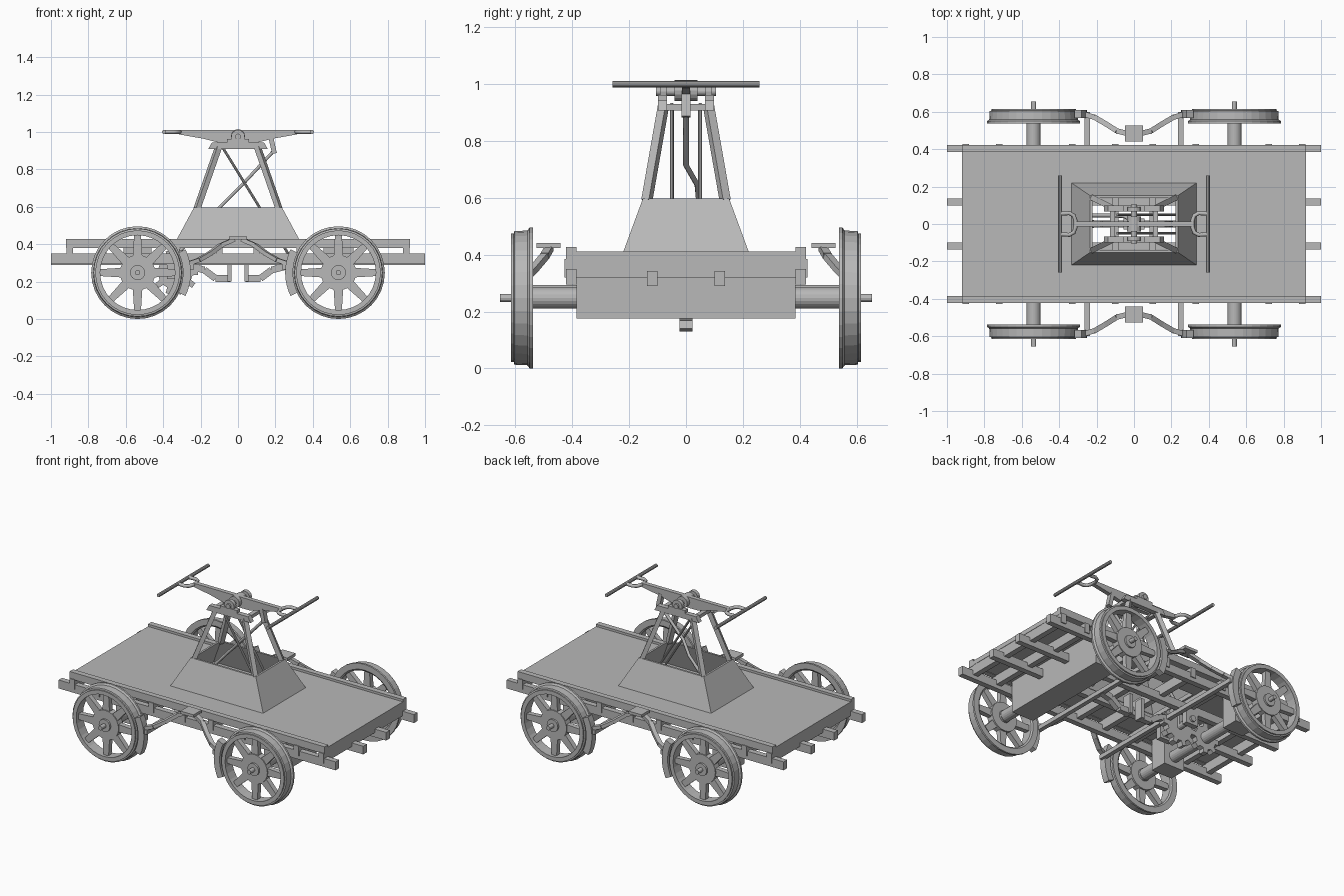
import bpy, bmesh, math
from mathutils import Vector, Matrix

if "Cube" in bpy.data.objects:
    bpy.data.objects.remove(bpy.data.objects["Cube"])

grey = bpy.data.materials.new("plain_grey")
grey.diffuse_color = (0.48, 0.48, 0.48, 1)
grey.use_nodes = True
grey.node_tree.nodes["Principled BSDF"].inputs["Base Color"].default_value = grey.diffuse_color


def finish(name, bm):
    bmesh.ops.recalc_face_normals(bm, faces=bm.faces)
    me = bpy.data.meshes.new(name)
    bm.to_mesh(me)
    bm.free()
    me.materials.append(grey)
    ob = bpy.data.objects.new(name, me)
    bpy.context.collection.objects.link(ob)
    return ob


def box(name, x0, x1, y0, y1, z0, z1):
    bm = bmesh.new()
    m = Matrix.Translation(((x0+x1)/2, (y0+y1)/2, (z0+z1)/2)) @ Matrix.Diagonal((x1-x0, y1-y0, z1-z0, 1))
    bmesh.ops.create_cube(bm, size=1, matrix=m)
    return finish(name, bm)


def bar(name, p, q, w, d):
    """Rectangular bar between two points."""
    p, q = Vector(p), Vector(q)
    v = q - p
    bm = bmesh.new()
    m = Matrix.Translation((p+q)/2) @ v.to_track_quat('Z', 'Y').to_matrix().to_4x4() @ Matrix.Diagonal((w, d, v.length, 1))
    bmesh.ops.create_cube(bm, size=1, matrix=m)
    return finish(name, bm)


def rod(name, p, q, r, n=16):
    p, q = Vector(p), Vector(q)
    v = q - p
    bm = bmesh.new()
    m = Matrix.Translation((p+q)/2) @ v.to_track_quat('Z', 'Y').to_matrix().to_4x4()
    bmesh.ops.create_cone(bm, cap_ends=True, segments=n, radius1=r, radius2=r, depth=v.length, matrix=m)
    return finish(name, bm)


def tube(name, pts, r, res=1):
    """Bent rod along a path."""
    cu = bpy.data.curves.new(name, 'CURVE')
    cu.dimensions = '3D'
    cu.bevel_depth = r
    cu.bevel_resolution = res
    cu.use_fill_caps = True
    sp = cu.splines.new('POLY')
    sp.points.add(len(pts)-1)
    for a, b in zip(sp.points, pts):
        a.co = (*b, 1)
    cu.materials.append(grey)
    ob = bpy.data.objects.new(name, cu)
    bpy.context.collection.objects.link(ob)
    return ob


def prism(name, pts, y0, y1):
    """Outline in x, z pushed along y."""
    bm = bmesh.new()
    f = bm.faces.new([bm.verts.new((x, y0, z)) for x, z in pts])
    ext = bmesh.ops.extrude_face_region(bm, geom=[f])
    bmesh.ops.translate(bm, vec=(0, y1-y0, 0), verts=[v for v in ext['geom'] if isinstance(v, bmesh.types.BMVert)])
    return finish(name, bm)


def frame(name, rings):
    """Closed rectangular ring with the cross-section (half x, half y, z)."""
    bm = bmesh.new()
    rs = [[bm.verts.new((sx*a, sy*b, z)) for sx, sy in ((1, 1), (-1, 1), (-1, -1), (1, -1))] for a, b, z in rings]
    for i, ra in enumerate(rs):
        rb = rs[(i+1) % len(rs)]
        for k in range(4):
            bm.faces.new((ra[k], ra[(k+1) % 4], rb[(k+1) % 4], rb[k]))
    return finish(name, bm)


def lathe(name, profile, cx, cz, s, n=32):
    """Closed (radius, y) profile turned round an axis along y."""
    bm = bmesh.new()
    rs = [[bm.verts.new((cx+r*math.cos(2*math.pi*k/n), s*y, cz+r*math.sin(2*math.pi*k/n))) for k in range(n)]
          for r, y in profile]
    for i, ra in enumerate(rs):
        rb = rs[(i+1) % len(rs)]
        for k in range(n):
            bm.faces.new((ra[k], ra[(k+1) % n], rb[(k+1) % n], rb[k]))
    return finish(name, bm)


def gear(name, cx, cz, r, teeth, hw):
    pts = []
    for k in range(teeth):
        for f, rr in ((-.28, .76), (-.2, 1), (.2, 1), (.28, .76)):
            a = 2*math.pi*(k+f)/teeth
            pts.append((cx+r*rr*math.cos(a), cz+r*rr*math.sin(a)))
    return prism(name, pts, -hw, hw)


AX, AZ = 0.537, 0.248

# deck with opening, and its frame
frame("deck", [(.92, .387, .383), (.92, .387, .412), (.3, .185, .412), (.3, .185, .383)])
for s in (-1, 1):
    lo, hi = sorted((s*.386, s*.422))
    box("deck_side_rail", -.92, .92, lo, hi, .38, .427)
    box("outer_sill", -1, 1, lo, hi, .295, .35)
    lo, hi = sorted((s*.1, s*.137))
    box("inner_sill", -1, 1, lo, hi, .29, .343)
for x in (-.9, -.72, -.33, -.1, .1, .33, .72, .9):
    box("cross_joist", x-.018, x+.018, -.428, .428, .32, .384)

# wheels and axles
for sx in (-1, 1):
    cx = sx*AX
    rod("axle_pin", (cx, -.655, AZ), (cx, .655, AZ), .014, 12)
    rod("axle", (cx, -.56, AZ), (cx, .56, AZ), .037, 20)
    for s in (-1, 1):
        lathe("wheel_rim", [(.248, .538), (.248, .55), (.237, .558), (.235, .604), (.226, .606),
                            (.226, .615), (.2, .615), (.2, .545), (.21, .538)], cx, AZ, s)
        rod("wheel_hub", (cx, s*.552, AZ), (cx, s*.6, AZ), .095, 24)
        rod("wheel_boss", (cx, s*.54, AZ), (cx, s*.612, AZ), .04, 16)
        for k in range(8):
            a = k*math.pi/4
            c, sn = math.cos(a), math.sin(a)
            prof = [(.08, -.026), (.205, -.018), (.205, .018), (.08, .026)]
            lo, hi = sorted((s*.562, s*.594))
            prism("wheel_spoke", [(cx+u*c-v*sn, AZ+u*sn+v*c) for u, v in prof], lo, hi)

# axle housing at one end, two bearing boxes at the other
box("axle_housing", AX-.08, AX+.08, -.385, .385, .175, .384)
for s in (-1, 1):
    lo, hi = sorted((s*.27, s*.385))
    box("axle_bearing_box", -AX-.075, -AX+.075, lo, hi, .178, .384)

# gears and crank
gear("axle_gear", -AX, AZ, .1, 8, .02)
gear("crank_gear", -.335, .25, .122, 10, .022)
rod("crank_shaft", (-.335, -.15, .25), (-.335, .15, .25), .02, 12)
for s in (-1, 1):
    lo, hi = sorted((s*.1, s*.137))
    box("crank_bearing", -.38, -.29, lo, hi, .215, .3)
bar("crank_web", (-.335, .035, .25), (-.335, .035, .34), .04, .02)

# tower: sloped base, legs, bearing beams
frame("tower_base", [(.335, .22, .412), (.235, .152, .597), (.222, .139, .597), (.318, .203, .412)])
for sx in (-1, 1):
    for sy in (-1, 1):
        bar("tower_leg", (sx*.219, sy*.138, .59), (sx*.104, sy*.08, .92), .03, .028)
for s in (-1, 1):
    lo, hi = sorted((s*.066, s*.098))
    prism("tower_top_beam", [(-.16, .908), (.16, .908), (.14, .943), (-.14, .943)], lo, hi)
    box("pivot_bearing_foot", -.06, .06, lo, hi, .94, .962)
    lo, hi = sorted((s*.068, s*.092))
    rod("pivot_bearing", (0, lo, .975), (0, hi, .975), .036, 16)
    rod("tower_brace", (-.09, s*.05, .93), (.28, s*.05, .33), .007, 8)
for x in (-.115, .115):
    box("tower_top_tie", x-.014, x+.014, -.085, .085, .908, .93)
rod("pivot_shaft", (0, -.105, .975), (0, .105, .975), .016, 12)

# rocking beam with handles
prism("rocking_beam", [(-.315, 1.01), (-.315, .987), (-.19, .965), (-.09, .94), (.09, .94),
                       (.19, .965), (.315, .987), (.315, 1.01)], -.014, .014)
rod("beam_boss", (0, -.04, .978), (0, .04, .978), .037, 16)
for s in (-1, 1):
    tube("handle_fork", [(s*.395, -.055, 1), (s*.345, -.058, 1), (s*.322, -.045, 1), (s*.312, -.015, 1),
                         (s*.312, .015, 1), (s*.322, .045, 1), (s*.345, .058, 1), (s*.395, .055, 1)], .011)
    rod("handle_bar", (s*.395, -.258, 1), (s*.395, .258, 1), .011, 10)

# connecting rod down to the crank
bar("rod_clevis", (.175, 0, .975), (.195, 0, .885), .032, .026)
tube("connecting_rod", [(.192, 0, .9), (.02, 0, .715), (-.05, .04, .645), (-.1, .045, .595), (-.335, .045, .335)], .01)

# brakes: pedals, arms, shoes and linkage
for sy in (-1, 1):
    lo, hi = sorted((sy*.442, sy*.526))
    box("brake_pedal", -.047, .047, lo, hi, .424, .442)
    lo, hi = sorted((sy*.566, sy*.61))
    for sx in (-1, 1):
        pts = [(.02, .48, .425), (.09, .497, .395), (.15, .535, .35), (.21, .57, .315), (.27, .588, .295)]
        for a, b in zip(pts, pts[1:]):
            bar("brake_arm", (sx*a[0], sy*a[1], a[2]), (sx*b[0], sy*b[1], b[2]), .028, .022)
        angs = [math.radians(-26+52*k/8) for k in range(9)]
        arc = [(.243, a) for a in angs] + [(.285, a) for a in reversed(angs)]
        prism("brake_shoe", [(sx*(AX-r*math.cos(a)), AZ+r*math.sin(a)) for r, a in arc], lo, hi)
for sx in (-1, 1):
    x0, x1 = sorted((sx*.236, sx*.264))
    box("brake_beam", x0, x1, -.6, .6, .265, .293)
    pts = [(.04, .217), (.12, .217), (.18, .262), (.25, .28)]
    for a, b in zip(pts, pts[1:]):
        bar("brake_link", (sx*a[0], 0, a[1]), (sx*b[0], 0, b[1]), .036, .036)
    x0, x1 = sorted((sx*.034, sx*.056))
    box("brake_link_hanger", x0, x1, -.03, .03, .2, .33)
